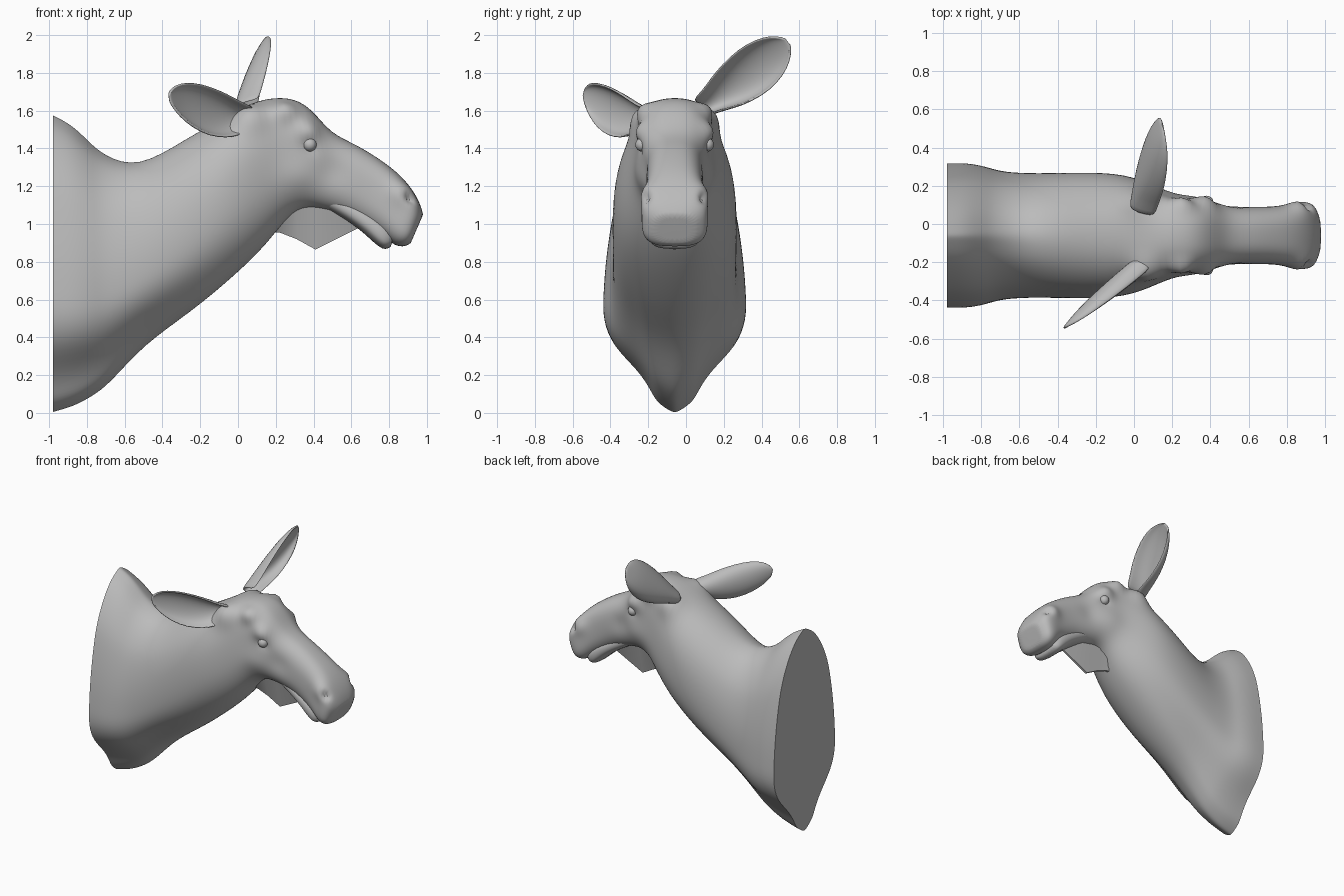
import bpy, bmesh, math
from mathutils import Vector

if "Cube" in bpy.data.objects:
    bpy.data.objects.remove(bpy.data.objects["Cube"])

MID = -0.06  # symmetry plane of the head and neck
grey = bpy.data.materials.new("plain_grey")
grey.use_nodes = True
grey.diffuse_color = (0.5, 0.5, 0.5, 1)
grey.node_tree.nodes["Principled BSDF"].inputs["Base Color"].default_value = (0.5, 0.5, 0.5, 1)


def shade(ob, angle=40):
    bpy.ops.object.select_all(action='DESELECT')
    ob.select_set(True)
    bpy.context.view_layer.objects.active = ob
    bpy.ops.object.shade_smooth_by_angle(angle=math.radians(angle))


def finish(name, bm):
    bmesh.ops.recalc_face_normals(bm, faces=bm.faces)
    mesh = bpy.data.meshes.new(name)
    bm.to_mesh(mesh)
    bm.free()
    mesh.materials.append(grey)
    ob = bpy.data.objects.new(name, mesh)
    bpy.context.collection.objects.link(ob)
    bpy.context.view_layer.objects.active = ob
    return ob


def skin(bm, rings, closed=True):
    for a, b in zip(rings, rings[1:]):
        n = len(a)
        for i in range(n if closed else n - 1):
            j = (i + 1) % n
            bm.faces.new((a[i], a[j], b[j], b[i]))


def power(v, p):
    return math.copysign(abs(v) ** p, v) if abs(v) > 1e-6 else 0


# Chest outline: height fraction, width fraction
CHEST = [(0, 0), (.02, .18), (.05, .31), (.1, .36), (.13, .42), (.16, .6), (.2, .78), (.26, .95), (.32, 1),
         (.5, .95), (.65, .87), (.8, .72), (.9, .5), (.97, .25), (1, 0)]


def chest_width(t):
    for (t0, w0), (t1, w1) in zip(CHEST, CHEST[1:]):
        if t <= t1:
            return w0 + (w1 - w0) * (t - t0) / (t1 - t0)
    return 0


def loft(name, sections, bulges=(), n=32):
    """Each section: top x, top z, bottom x, bottom z, half width, oval blend, squareness."""
    bm = bmesh.new()
    crease = bm.edges.layers.float.new("crease_edge")
    rings = []
    for tx, tz, bx, bz, hw, oval, p in sections:
        top, bot, ring = Vector((tx, MID, tz)), Vector((bx, MID, bz)), []
        for i in range(n):
            a = math.tau * i / n
            t = (1 - power(math.cos(a), p)) / 2
            s = power(math.sin(a), p)
            w = oval * s + (1 - oval) * math.copysign(chest_width(t), s)
            ring.append(bm.verts.new(bot.lerp(top, t) + Vector((0, hw * w, 0))))
        rings.append(ring)
    skin(bm, rings)
    for ring, sharp in ((rings[0], 1), (rings[-1], .5)):
        for e in bm.faces.new(ring).edges:
            e[crease] = sharp
    ob = finish(name, bm)
    ob.modifiers.new("smooth", 'SUBSURF').levels = 2
    bpy.ops.object.modifier_apply(modifier="smooth")
    # Push soft bumps and hollows out of the skin, on both sides
    verts = ob.data.vertices
    normals = [v.normal.copy() for v in verts]
    for v, normal in zip(verts, normals):
        here = Vector((v.co.x, abs(v.co.y - MID), v.co.z))
        v.co += normal * sum(h * math.exp(-((here - Vector((x, y, z))).length / r) ** 2)
                             for x, y, z, r, h in bulges)
    shade(ob)


# Neck, skull and upper muzzle in one skin
loft("neck_and_head", [
    (-.98, 1.58, -.98, 0, .385, 0, 1),
    (-.88, 1.53, -.87, .03, .387, 0, 1),
    (-.79, 1.44, -.77, .085, .37, .15, 1),
    (-.71, 1.365, -.68, .15, .34, .35, 1),
    (-.53, 1.295, -.50, .36, .33, .6, .95),
    (-.28, 1.45, -.25, .53, .335, .85, .9),
    (-.10, 1.55, 0, .74, .325, 1, .9),
    (.04, 1.63, .16, .90, .265, 1, .85),
    (.16, 1.67, .27, 1.05, .21, 1, .8),
    (.30, 1.67, .36, 1.09, .19, 1, .75),
    (.40, 1.60, .44, 1.08, .175, 1, .75),
    (.49, 1.48, .52, 1.06, .16, 1, .8),
    (.62, 1.425, .60, 1.03, .15, 1, .8),
    (.75, 1.345, .68, .99, .15, 1, .75),
    (.85, 1.27, .76, .945, .16, 1, .7),
    (.92, 1.19, .83, .88, .18, 1, .65),
    (.965, 1.11, .89, .88, .17, 1, .65),
    (.98, 1.05, .915, .90, .11, 1, .7),
], [
    (.37, .18, 1.49, .06, .035),    # brow
    (.25, .17, 1.60, .06, .045),    # antler stump
    (.38, .18, 1.41, .035, -.012),  # eye socket
    (.06, .19, 1.57, .09, .05),     # ear root
    (.32, .18, 1.26, .10, .015),    # cheek
    (.50, .15, 1.28, .08, -.012),   # hollow below the eye
    (.86, .15, 1.16, .06, .018),    # nostril swelling
    (.90, .14, 1.13, .025, -.045),  # nostril pit
])

# Lower jaw and chin
loft("lower_jaw", [
    (.46, 1.20, .46, 1.085, .11, 1, .8),
    (.63, 1.11, .61, 1.0, .13, 1, .8),
    (.73, 1.05, .70, .92, .14, 1, .75),
    (.79, 1.0, .77, .855, .14, 1, .7),
    (.83, .97, .81, .88, .11, 1, .7),
], n=20)

# Throat flap tapering to a thin lower edge
bm = bmesh.new()
rows = []
for x, top, bottom, half in [(.14, 1.04, .96, .09), (.22, 1.08, .955, .08), (.31, 1.12, .92, .07),
                             (.41, 1.12, .865, .06), (.52, 1.10, .92, .06), (.65, 1.06, .985, .05)]:
    rows.append([bm.verts.new((x, MID + y, z)) for y, z in
                 [(half, top), (.008, bottom), (-.008, bottom), (-half, top)]])
skin(bm, rows)
bm.faces.new(rows[0])
bm.faces.new(rows[-1])
shade(finish("throat_flap", bm))

# Eyes
for side, label in [(1, "left"), (-1, "right")]:
    bpy.ops.mesh.primitive_uv_sphere_add(segments=20, ring_count=12, radius=.036,
                                         location=(.38, MID + side * .172, 1.42))
    eye = bpy.context.object
    eye.name = label + "_eye"
    eye.data.materials.append(grey)
    shade(eye, 60)


def ear(name, base, tip, across, opening, bend, depth):
    """Cupped leaf between base and tip, its rims curling toward the opening."""
    base, tip = Vector(base), Vector(tip)
    across, opening = Vector(across).normalized(), Vector(opening).normalized()
    bm = bmesh.new()
    rows = []
    for u, half, cup in [(0, .055, 1), (.12, .07, 1), (.25, .1, 1), (.4, .125, .95), (.6, .138, .8),
                         (.78, .12, .6), (.9, .085, .3), (.97, .045, .1), (1, .012, 0)]:
        mid = base.lerp(tip, u) + across * bend * math.sin(math.pi * u)
        row = []
        for k in range(9):
            v = k / 4 - 1
            row.append(bm.verts.new(mid + across * half * math.sin(v * math.pi / 2)
                                    + opening * depth * cup * (v * v - .5)))
        rows.append(row)
    skin(bm, rows, False)
    ob = finish(name, bm)
    shade(ob, 60)
    solid = ob.modifiers.new("thickness", 'SOLIDIFY')
    solid.thickness, solid.offset = .014, 0
    sub = ob.modifiers.new("smooth", 'SUBSURF')
    sub.levels = sub.render_levels = 1


ear("left_ear", (.04, .08, 1.61), (.145, .54, 1.965), (-.2, .62, -.78), (1, -.1, .1), .015, .12)
ear("right_ear", (.07, -.19, 1.56), (-.365, -.545, 1.67), (.15, .1, -1), (.65, -.76, 0), .025, .09)
